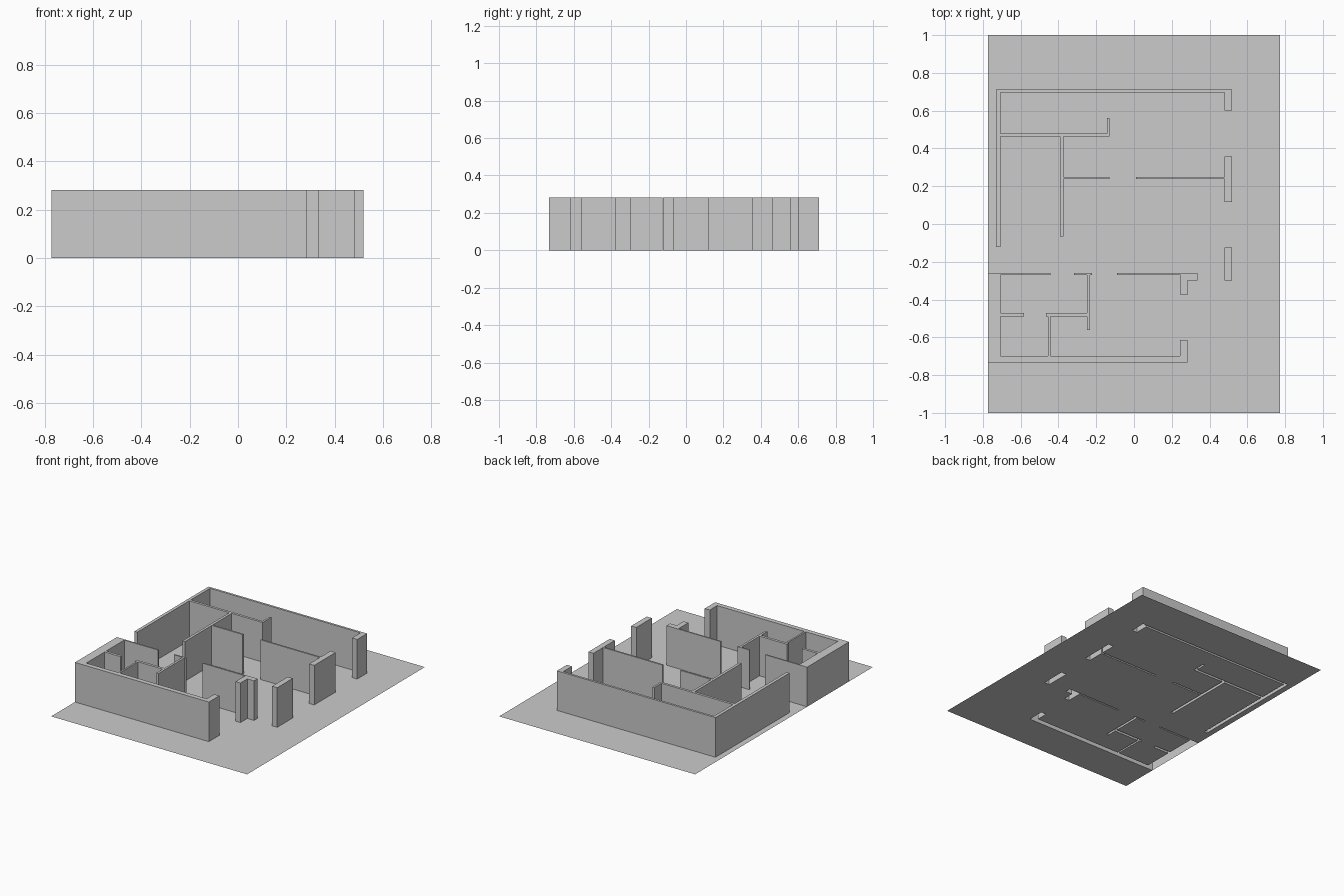
import bpy
import bmesh

if "Cube" in bpy.data.objects:
    bpy.data.objects.remove(bpy.data.objects["Cube"])

H = 0.282          # wall height
X, Y = 0.772, 1.0  # floor half sizes

grey = bpy.data.materials.new("plain grey")
grey.diffuse_color = (0.6, 0.6, 0.6, 1)
grey.use_nodes = True
grey.node_tree.nodes["Principled BSDF"].inputs["Base Color"].default_value = grey.diffuse_color


def finish(bm, name):
    mesh = bpy.data.meshes.new(name)
    bm.to_mesh(mesh)
    bm.free()
    mesh.materials.append(grey)
    bpy.context.collection.objects.link(bpy.data.objects.new(name, mesh))


def wall(name, outline):
    """Raise a clockwise plan outline into a wall with a top and an open bottom."""
    bm = bmesh.new()
    low = [bm.verts.new((x, y, 0)) for x, y in outline]
    top = [bm.verts.new((x, y, H)) for x, y in outline]
    for i in range(len(low)):
        j = (i + 1) % len(low)
        bm.faces.new((low[j], low[i], top[i], top[j]))
    bm.faces.new(top[::-1])
    finish(bm, name)


def floor(name, loops):
    """Fill the first loop, leaving the others as holes under the walls."""
    bm = bmesh.new()
    for loop in loops:
        vs = [bm.verts.new((x, y, 0)) for x, y in loop]
        for i in range(len(vs)):
            bm.edges.new((vs[i - 1], vs[i]))
    bmesh.ops.triangle_fill(bm, edges=bm.edges[:], use_beauty=True,
                            normal=(0, 0, 1))
    bm.normal_update()
    for f in bm.faces:
        if f.normal.z < 0:
            f.normal_flip()
    finish(bm, name)


# north and west outer walls with the partitions joined to them
north = [(-.73, .711), (.519, .711), (.519, .6), (.479, .6), (.479, .695),
         (-.707, .695), (-.707, .48), (-.143, .48), (-.143, .56), (-.129, .56),
         (-.129, .462), (-.373, .462), (-.373, .249), (-.129, .249),
         (-.129, .237), (-.373, .237), (-.373, -.066), (-.392, -.066),
         (-.392, .462), (-.707, .462), (-.707, -.122), (-.73, -.122)]

# south outer wall, its small rooms, and the west wall on the floor edge
south = [(-X, -.26), (-.442, -.26), (-.442, -.27), (-.707, -.27),
         (-.707, -.472), (-.582, -.472), (-.582, -.491), (-.707, -.491),
         (-.707, -.698), (-.455, -.698), (-.455, -.491), (-.466, -.491),
         (-.466, -.472), (-.249, -.472), (-.249, -.27), (-.317, -.27),
         (-.317, -.26), (-.222, -.26), (-.222, -.27), (-.233, -.27),
         (-.233, -.56), (-.249, -.56), (-.249, -.491), (-.443, -.491),
         (-.443, -.698), (.243, -.698), (.243, -.615), (.283, -.615),
         (.283, -.732), (-X, -.732)]

# east partition ending in a pier
east = [(.011, .249), (.479, .249), (.479, .358), (.519, .358), (.519, .117),
        (.479, .117), (.479, .237), (.011, .237)]

# middle partition ending in a stepped pier
middle = [(-.09, -.26), (.336, -.26), (.336, -.3), (.283, -.3),
          (.283, -.377), (.245, -.377), (.245, -.27), (-.09, -.27)]

# free-standing pier
pier = [(.479, -.125), (.519, -.125), (.519, -.3), (.479, -.3)]

wall("north_walls", north)
wall("south_walls", south)
wall("east_partition", east)
wall("middle_partition", middle)
wall("east_pier", pier)

# floor sheet, notched by the south walls and open under the others
edge = [(-X, -Y), (X, -Y), (X, Y), (-X, Y)] + south
floor("floor", [edge, north, east, middle, pier])
